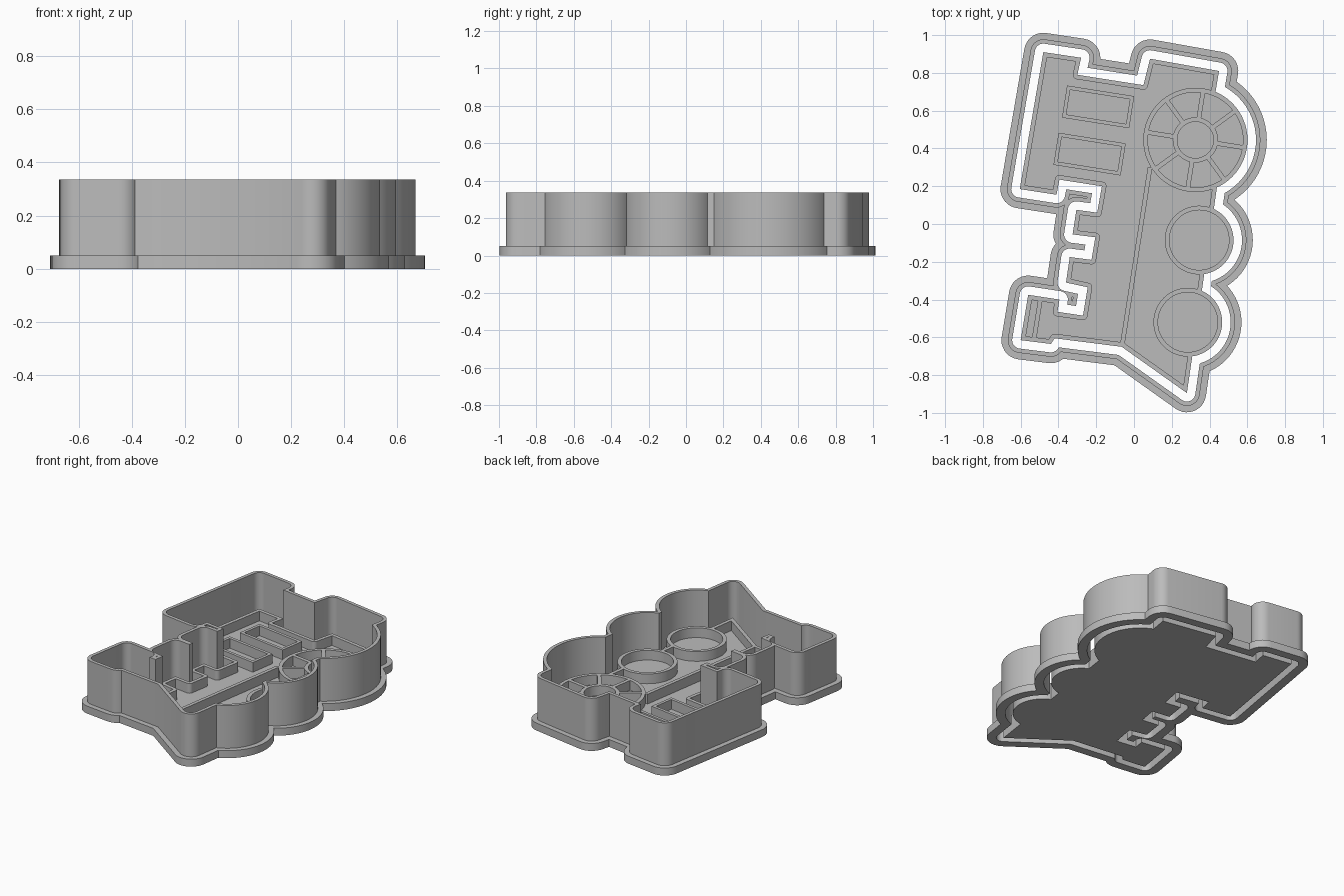
import bpy, bmesh, math
from mathutils import Vector, Matrix
from mathutils.geometry import delaunay_2d_cdt

cube = bpy.data.objects.get("Cube")
if cube:
    bpy.data.objects.remove(cube)

GREY = bpy.data.materials.new("grey_plastic")
GREY.use_nodes = True
colour = (0.5, 0.5, 0.5, 1)
GREY.diffuse_color = colour
GREY.node_tree.nodes["Principled BSDF"].inputs["Base Color"].default_value = colour

# Main heights and offsets
BASE, RIDGE, TOP = 0.05, 0.115, 0.336
GAP, WALL, FLANGE, LINE = 0.045, 0.068, 0.102, 0.024
TILT = math.radians(-9)


def circle(centre, r, n=64):
    return [Vector(centre) + Matrix.Rotation(math.tau * i / n, 2) @ Vector((r, 0))
            for i in range(n)]


def bar(p, q, width):
    """Straight strip from p to q, counter-clockwise."""
    p, q = Vector(p), Vector(q)
    side = (q - p).normalized().orthogonal() * width / 2
    return [p - side, q - side, q + side, p + side]


def offset(loop, d):
    """Raw offset with round joins; overlaps are sorted out by winding."""
    out = []
    for i, b in enumerate(loop):
        e1, e2 = b - loop[i - 1], loop[(i + 1) % len(loop)] - b
        n1, n2 = (Vector((e.y, -e.x)).normalized() for e in (e1, e2))
        turn = math.atan2(n1.x * n2.y - n1.y * n2.x, n1.dot(n2))
        if turn * d > 0:
            steps = max(1, round(abs(turn) / 0.18))
            out += [b + Matrix.Rotation(turn * k / steps, 2) @ n1 * d
                    for k in range(steps + 1)]
        else:
            out += [b + n1 * d, b, b + n2 * d]
    return out


def inside(p, loop):
    """Positive winding number test."""
    wind = 0
    for i, b in enumerate(loop):
        a = loop[i - 1]
        if (a.y <= p.y) != (b.y <= p.y):
            side = (b.x - a.x) * (p.y - a.y) - (b.y - a.y) * (p.x - a.x)
            if b.y > a.y and side > 0:
                wind += 1
            elif b.y < a.y and side < 0:
                wind -= 1
    return wind > 0


def build(name, add, cut, z0, z1):
    """Extrude the union of the add loops minus the cut loops."""
    pts, edges = [], []
    for loop in add + cut:
        s, n = len(pts), len(loop)
        pts += loop
        edges += [(s + i, s + (i + 1) % n) for i in range(n)]
    flat, _, tris, *_ = delaunay_2d_cdt(pts, edges, [], 0, 1e-5)
    keep = []
    for t in tris:
        a, b, c = (flat[i] for i in t)
        area = (b - a).x * (c - a).y - (b - a).y * (c - a).x
        if abs(area) < 1e-10:
            continue
        mid = (a + b + c) / 3
        if any(inside(mid, l) for l in add) and not any(inside(mid, l) for l in cut):
            keep.append(tuple(t) if area > 0 else tuple(reversed(t)))
    bm = bmesh.new()
    low = [bm.verts.new((p.x, p.y, z0)) for p in flat]
    high = [bm.verts.new((p.x, p.y, z1)) for p in flat]
    directed = {(t[i - 1], t[i]) for t in keep for i in range(3)}
    for t in keep:
        bm.faces.new([high[i] for i in t])
        bm.faces.new([low[i] for i in reversed(t)])
    for a, b in directed:
        if (b, a) not in directed:
            bm.faces.new((low[a], low[b], high[b], high[a]))
    bmesh.ops.delete(bm, geom=[v for v in bm.verts if not v.link_faces], context='VERTS')
    bmesh.ops.dissolve_limit(bm, angle_limit=0.01, verts=bm.verts[:], edges=bm.edges[:])
    mesh = bpy.data.meshes.new(name)
    bm.to_mesh(mesh)
    bm.free()
    mesh.materials.append(GREY)
    obj = bpy.data.objects.new(name, mesh)
    bpy.context.collection.objects.link(obj)
    return obj


# Locomotive silhouette: cab, footplate, cowcatcher, chimney, domes
body = [Vector(p) for p in reversed([
    (-.48, .91), (-.28, .88), (-.3, .79), (.05, .735), (.085, .875), (.45, .81),
    (.43, .69), (.44, .2), (.28, -.895), (-.065, -.65),
    (-.42, -.605), (-.44, -.635), (-.6, -.615), (-.56, -.375), (-.395, -.4),
    (-.405, -.465), (-.27, -.485), (-.245, -.335), (-.36, -.31), (-.34, -.175),
    (-.225, -.19), (-.205, -.07), (-.325, -.055), (-.305, .075), (-.195, .06),
    (-.17, .2), (-.395, .235), (-.41, .155), (-.605, .185)])]
wheels = {"big_wheel": ((.325, .445), .276),
          "middle_wheel": ((.345, -.085), .182),
          "front_wheel": ((.285, -.52), .182)}


def silhouette(d):
    """Body and wheel loops, all grown by d."""
    grown = offset(body, d) if d else body
    return [grown] + [circle(c, r + d) for c, r in wheels.values()]


# Stamp plate, cutting wall and flange
parts = [
    build("stamp_plate", silhouette(0), [], 0, BASE),
    build("cutting_wall", silhouette(WALL), silhouette(GAP), 0, TOP),
    build("flange", silhouette(FLANGE), silhouette(WALL), 0, BASE),
]

# Raised outline and wheel rims
discs = [circle(c, r) for c, r in wheels.values()]
parts.append(build("outline_ridge", [body], [offset(body, -LINE)] + discs, BASE, RIDGE))
for name, (c, r) in wheels.items():
    parts.append(build(name + "_rim", [circle(c, r)], [circle(c, r - LINE)], BASE, RIDGE))

# Hub and spokes of the big wheel
centre, radius = wheels["big_wheel"]
hub = circle(centre, .12)
parts.append(build("wheel_hub", [hub], [circle(centre, .12 - LINE)], BASE, RIDGE))
spokes = []
for k in range(8):
    ray = Matrix.Rotation(math.tau * k / 8 + TILT, 2) @ Vector((1, 0))
    spokes.append(bar(Vector(centre), Vector(centre) + ray * (radius - LINE), LINE))
parts.append(build("wheel_spokes", spokes, [hub], BASE, RIDGE))

# Cab windows
for name, c in (("rear_window", (-.19, .62)), ("front_window", (-.235, .37))):
    along = Matrix.Rotation(TILT, 2) @ Vector((.18, 0))
    frame = bar(Vector(c) - along, Vector(c) + along, .172)
    parts.append(build(name, [frame], [offset(frame, -.02)], BASE, RIDGE))

# Boiler line and chimney cap line
parts.append(build("boiler_line", [bar((.085, .3), (-.062, -.64), LINE)],
                   [discs[0]], BASE, RIDGE))
parts.append(build("chimney_cap_line", [bar((-.495, -.395), (-.53, -.615), LINE)],
                   [], BASE, RIDGE))

# Smooth the round walls, keep the edges sharp
bpy.ops.object.select_all(action='DESELECT')
for obj in parts:
    obj.select_set(True)
bpy.context.view_layer.objects.active = parts[0]
bpy.ops.object.shade_smooth_by_angle(angle=math.radians(30))
